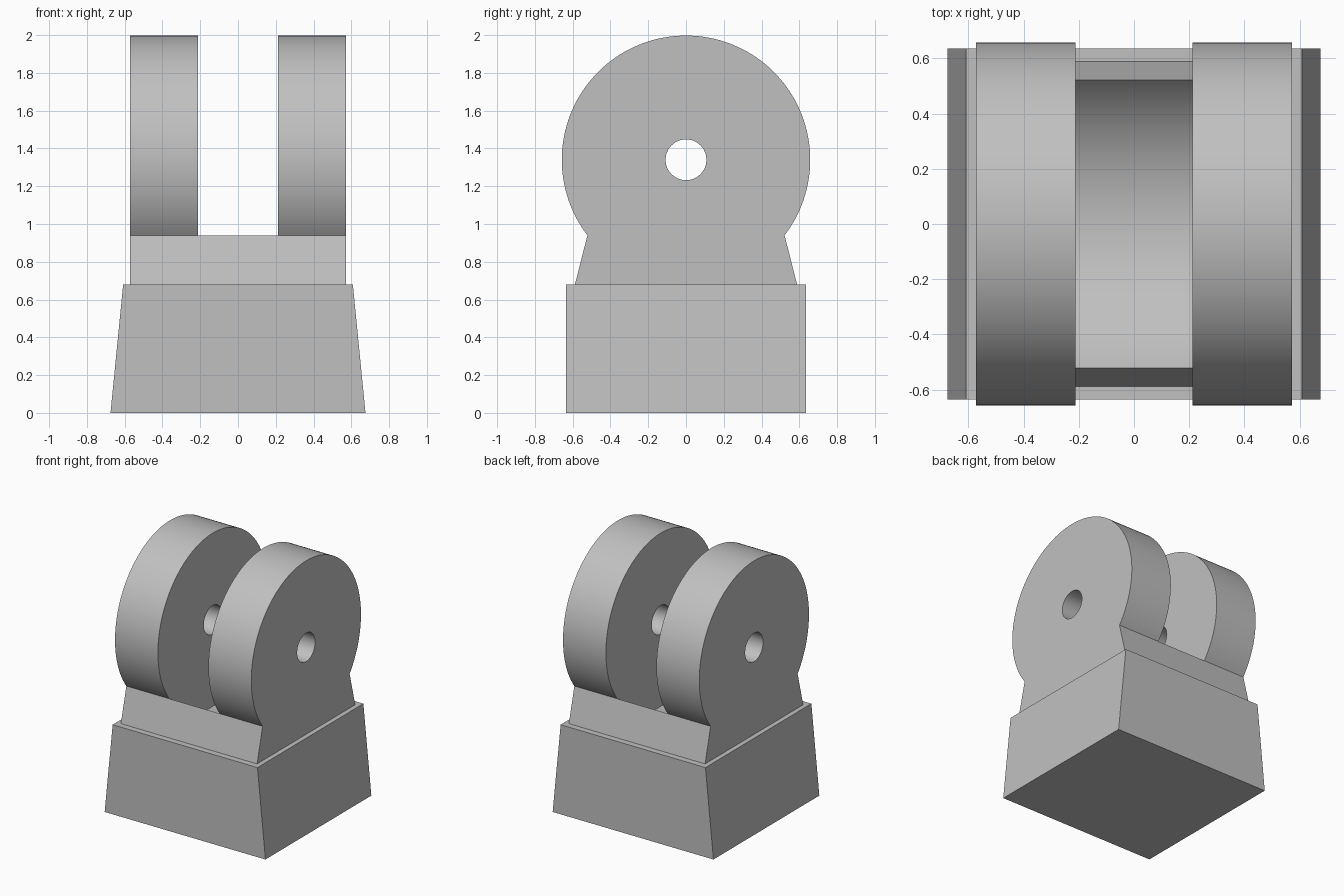
import bpy
import bmesh
from math import sin, cos, pi, atan2, hypot

if "Cube" in bpy.data.objects:
    bpy.data.objects.remove(bpy.data.objects["Cube"], do_unlink=True)

AXLE_Z = 1.34            # height of the pin axis
RADIUS = 0.66            # lug radius
NECK_Z, NECK_Y = 0.94, 0.522
BASE_TOP = 0.68
WIDTH, SLOT = 0.572, 0.212   # half widths along x
SINK = 0.02              # how far the clevis reaches into the base

grey = bpy.data.materials.new("plain grey")
grey.use_nodes = True
colour = (0.53, 0.53, 0.53, 1)
grey.diffuse_color = colour
grey.node_tree.nodes["Principled BSDF"].inputs["Base Color"].default_value = colour


def prism(name, outline, half, place):
    """Extrude a closed 2D outline from -half to +half; place maps (u, v, depth) to xyz."""
    bm = bmesh.new()
    face = bm.faces.new([bm.verts.new(place(u, v, -half)) for u, v in outline])
    far = bmesh.ops.extrude_face_region(bm, geom=[face])["geom"]
    for v in far:
        if isinstance(v, bmesh.types.BMVert):
            u, w = next(p for p in outline if (v.co - place(p[0], p[1], -half)).length < 1e-5)
            v.co = place(u, w, half)
    bmesh.ops.recalc_face_normals(bm, faces=bm.faces)
    mesh = bpy.data.meshes.new(name)
    bm.to_mesh(mesh)
    bm.free()
    mesh.materials.append(grey)
    obj = bpy.data.objects.new(name, mesh)
    bpy.context.collection.objects.link(obj)
    return obj


def along_x(u, v, d):
    return Vector((d, u, v))


def along_y(u, v, d):
    return Vector((u, d, v))


def arc(start, end, steps, radius):
    angles = [start + (end - start) * i / steps for i in range(steps + 1)]
    return [(radius * cos(a), AXLE_Z + radius * sin(a)) for a in angles]


from mathutils import Vector

# Tapered base block
base = prism("base_block", [(-0.675, 0), (0.675, 0), (0.608, BASE_TOP), (-0.608, BASE_TOP)],
             0.635, along_y)

# Clevis: round head on a flared neck
neck = atan2(NECK_Z - AXLE_Z, NECK_Y)
radius = hypot(NECK_Z - AXLE_Z, NECK_Y)
foot_y = 0.588 + SINK * (0.588 - NECK_Y) / (NECK_Z - BASE_TOP)
foot = BASE_TOP - SINK
head = arc(neck, pi - neck, 96, radius)
clevis = prism("clevis", [(-foot_y, foot), (foot_y, foot)] + head, WIDTH, along_x)

# Slot with a concave floor, and the pin hole
floor = arc(-pi - neck, neck, 48, radius)
slot = prism("slot_cutter", floor + [(1, NECK_Z), (1, 2.2), (-1, 2.2), (-1, NECK_Z)],
             SLOT, along_x)
pin = prism("pin_cutter", arc(0, 2 * pi * 47 / 48, 47, 0.108), 1, along_x)

for cutter in (slot, pin):
    mod = clevis.modifiers.new(cutter.name, 'BOOLEAN')
    mod.operation = 'DIFFERENCE'
    mod.solver = 'EXACT'
    mod.object = cutter
    bpy.context.view_layer.objects.active = clevis
    bpy.ops.object.modifier_apply(modifier=mod.name)
    bpy.data.objects.remove(cutter, do_unlink=True)

# Smooth rounds, crisp edges
bpy.ops.object.select_all(action='DESELECT')
for obj in (base, clevis):
    obj.select_set(True)
bpy.context.view_layer.objects.active = clevis
bpy.ops.object.shade_smooth_by_angle(angle=pi / 6)
